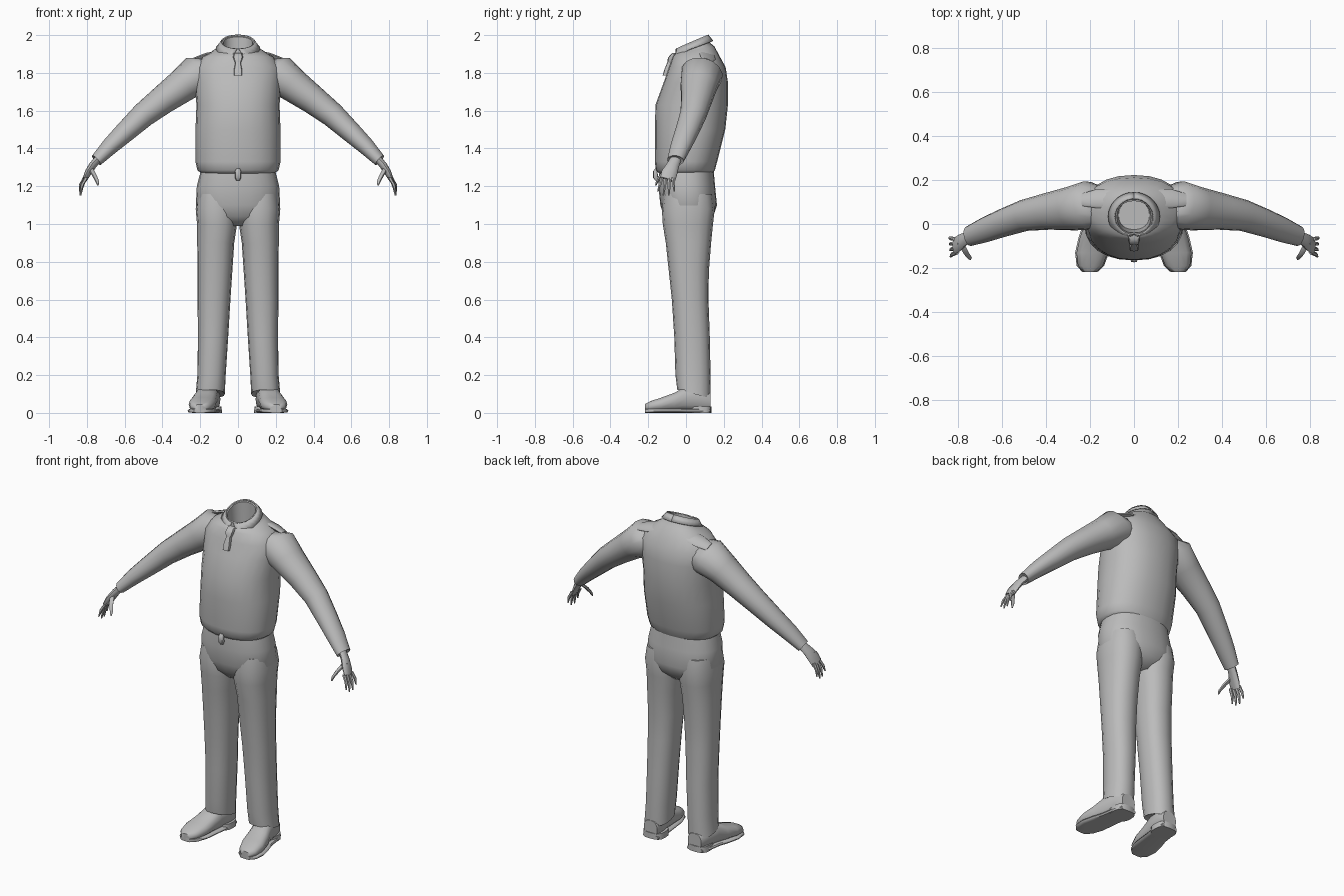
import bpy, bmesh, math
from mathutils import Vector

cube = bpy.data.objects.get("Cube")
if cube:
    bpy.data.objects.remove(cube, do_unlink=True)

grey = bpy.data.materials.new("plain grey")
grey.use_nodes = True
grey.diffuse_color = (0.5, 0.5, 0.5, 1)
grey.node_tree.nodes["Principled BSDF"].inputs["Base Color"].default_value = (0.5, 0.5, 0.5, 1)

X, Y, Z = Vector((1, 0, 0)), Vector((0, 1, 0)), Vector((0, 0, 1))


def finish(name, bm, mirror=False, angle=50):
    bmesh.ops.recalc_face_normals(bm, faces=bm.faces[:])
    mesh = bpy.data.meshes.new(name)
    bm.to_mesh(mesh)
    bm.free()
    mesh.materials.append(grey)
    ob = bpy.data.objects.new(name, mesh)
    bpy.context.collection.objects.link(ob)
    if mirror:
        ob.modifiers.new("Mirror", "MIRROR").use_mirror_merge = False
    bpy.ops.object.select_all(action="DESELECT")
    ob.select_set(True)
    bpy.context.view_layer.objects.active = ob
    bpy.ops.object.shade_smooth_by_angle(angle=math.radians(angle))
    return ob


def power(v, p):
    return math.copysign(abs(v) ** (2 / p), v)


def add_loft(bm, stations, u=X, v=Y, n=16, p=2.0):
    """Skin rounded rings; station = centre, half width, half depth, optional tilt."""
    rings = []
    for centre, a, b, *tilt in stations:
        ring = []
        for i in range(n):
            t = math.tau * i / n
            co = Vector(centre) + u * a * power(math.cos(t), p) + v * b * power(math.sin(t), p)
            if tilt:
                co.z += tilt[0] * (co.y - centre[1])
            ring.append(bm.verts.new(co))
        rings.append(ring)
    for r, s in zip(rings, rings[1:]):
        for i in range(n):
            j = (i + 1) % n
            bm.faces.new((r[i], r[j], s[j], s[i]))
    bm.faces.new(rings[0])
    bm.faces.new(rings[-1])


def loft(name, stations, mirror=False, **kw):
    bm = bmesh.new()
    add_loft(bm, stations, **kw)
    return finish(name, bm, mirror)


# Jacket body, with a hollow neck opening
loft("jacket_body", [
    ((0, 0, 1.265), .19, .14),
    ((0, -.003, 1.285), .215, .156),
    ((0, 0, 1.33), .225, .165),
    ((0, .022, 1.5), .225, .186),
    ((0, .03, 1.63), .22, .192),
    ((0, .052, 1.75), .23, .17),
    ((0, .06, 1.83), .23, .15),
    ((0, .055, 1.885), .185, .125),
    ((0, .045, 1.92), .125, .105, .2),
    ((0, .032, 1.935), .09, .083, .4),
    ((0, .032, 1.96), .085, .08, .42),
    ((0, .032, 1.96), .077, .072, .42),
    ((0, .035, 1.9), .075, .07, .2),
    ((0, .04, 1.8), .07, .065)], n=24, p=2.25)

# Sleeves
along = Vector((.48, -.12, -.4)).normalized()
side = along.cross(Z).normalized()
across = side.cross(along)
loft("sleeves", [
    ((.13, .08, 1.815), .09, .075),
    ((.2, .085, 1.795), .112, .112),
    ((.29, .068, 1.735), .1, .09),
    ((.4, .055, 1.655), .083, .076),
    ((.5, .038, 1.578), .071, .066),
    ((.6, .003, 1.485), .063, .055),
    ((.68, -.028, 1.41), .056, .045),
    ((.75, -.056, 1.337), .045, .033),
    ((.745, -.055, 1.342), .03, .02)], mirror=True, u=side, v=across, n=14)

# Hands: palm, four fingers and a thumb
bm = bmesh.new()
down = Vector((.4, -.3, -.85)).normalized()
hu = down.cross(X).normalized()
hv = hu.cross(down)
add_loft(bm, [
    ((.735, -.05, 1.35), .028, .019),
    ((.77, -.07, 1.31), .033, .02),
    ((.795, -.088, 1.27), .042, .017),
    ((.812, -.098, 1.235), .04, .012)], u=hu, v=hv, n=10)
for k in range(4):
    root = Vector((.812 - .003 * k, -.068 - .02 * k, 1.245))
    tip = Vector((.838 - .002 * k, -.062 - .029 * k, 1.15 if k in (1, 2) else 1.172))
    mid = root.lerp(tip, .5) + Vector((.007, 0, 0))
    add_loft(bm, [(root, .011, .01), (mid, .0095, .009), (tip, .004, .004)], n=6)
add_loft(bm, [((.785, -.09, 1.3), .016, .014), ((.762, -.13, 1.26), .013, .012),
              ((.745, -.152, 1.225), .01, .009), ((.742, -.16, 1.205), .004, .004)], n=6)
finish("hands", bm, mirror=True)

# Trousers: hips plus two legs
loft("trouser_hips", [
    ((0, .003, 1.29), .195, .143),
    ((0, .004, 1.2), .218, .15),
    ((0, .014, 1.1), .223, .15),
    ((0, .014, 1.04), .19, .13),
    ((0, .012, .99), .07, .08)], n=24, p=2.3)
loft("trouser_legs", [
    ((.112, .012, 1.16), .1, .13),
    ((.112, .012, 1.08), .112, .14),
    ((.111, .01, 1.0), .106, .133),
    ((.118, .013, .9), .098, .12),
    ((.122, .015, .75), .092, .106),
    ((.127, .022, .6), .087, .097),
    ((.132, .032, .4), .08, .094),
    ((.14, .037, .2), .075, .093),
    ((.147, .042, .1), .077, .088, -.25),
    ((.147, .042, .11), .06, .07, -.25)], mirror=True, p=2.3)

# Shoes with soles and heels
shoe = [(-.218, .2, .028, .038), (-.19, .198, .056, .054), (-.13, .19, .071, .074),
        (-.06, .178, .067, .1), (0, .165, .06, .135), (.08, .153, .06, .13), (.13, .148, .045, .1)]
loft("shoes", [((x, y, .008 + h / 2), w, h / 2) for y, x, w, h in shoe],
     mirror=True, u=X, v=Z, n=14, p=2.5)
loft("soles", [((x, y, .011), w + .006, .011) for y, x, w, h in shoe],
     mirror=True, u=X, v=Z, n=12, p=4)
loft("heels", [((.15, .075, 0), .065, .06), ((.15, .075, .035), .063, .06)], mirror=True, p=3)

# Turned-down shirt collar, dropping to a point each side of the front
bm = bmesh.new()
rows = []
steps = 12
for i in range(steps + 1):
    f = i / steps
    top = -math.pi / 2 + .06 + (math.pi - .06) * f
    low = -math.pi / 2 + .5 + (math.pi - .5) * f
    drop = .035 + .065 * max(0, 1 - f * 3.5)
    a = Vector((.087 * math.cos(top), .032 + .083 * math.sin(top), 0))
    b = Vector((.115 * math.cos(low), .034 + .108 * math.sin(low), 0))
    a.z = 1.964 + .44 * (a.y - .032)
    b.z = 1.964 + .36 * (b.y - .032) - drop
    rows.append((bm.verts.new(a), bm.verts.new(b)))
for r, s in zip(rows, rows[1:]):
    bm.faces.new((r[0], r[1], s[1], s[0]))
collar = finish("collar", bm, mirror=True)
thick = collar.modifiers.new("Thickness", "SOLIDIFY")
thick.thickness = .007
thick.offset = 0

# Short tie: knot and tail
loft("tie_knot", [((0, -.06, 1.905), .024, .014), ((0, -.078, 1.88), .026, .018),
                  ((0, -.085, 1.85), .014, .014)], n=8, p=3)
loft("tie_tail", [((0, -.085, 1.86), .013, .012), ((0, -.1, 1.82), .021, .014),
                  ((0, -.112, 1.785), .021, .012)], n=8, p=4)

# Zip pull at the hem
loft("zip_pull", [((0, -.155, 1.295), .009, .008), ((0, -.163, 1.28), .016, .011),
                  ((0, -.16, 1.245), .016, .014), ((0, -.155, 1.23), .009, .008)], n=8, p=3)

# Raised yoke folds behind the shoulders
loft("shoulder_folds", [((.1, .115, 1.9), .012, .045), ((.17, .115, 1.885), .012, .045),
                        ((.235, .11, 1.865), .01, .03)], mirror=True,
     u=Vector((.25, .2, .95)).normalized(), v=Vector((0, .9, -.3)).normalized(), n=8, p=3)
